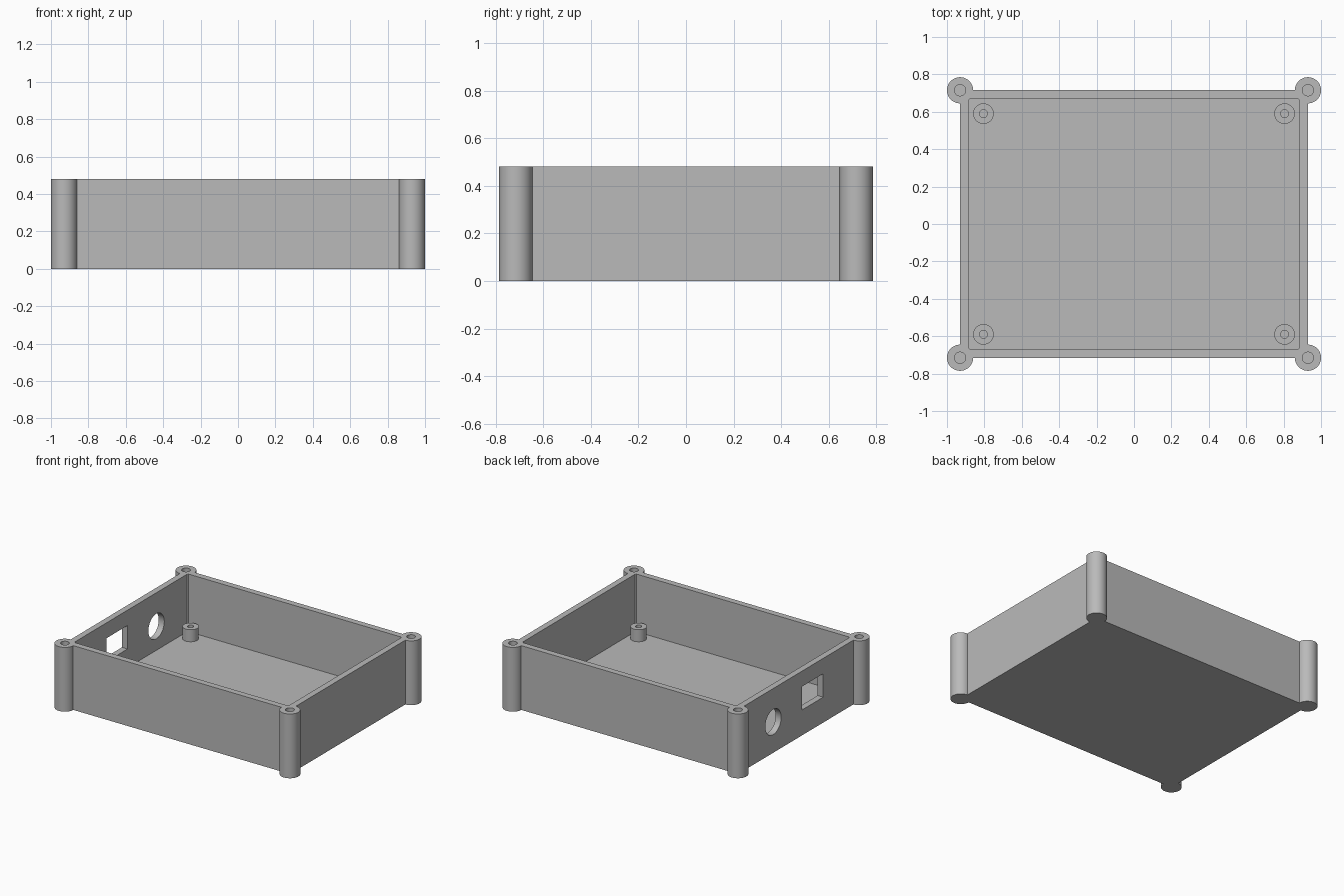
import bpy
import math

cube = bpy.data.objects.get("Cube")
if cube:
    bpy.data.objects.remove(cube, do_unlink=True)

HX, HY, HEIGHT = 0.931, 0.716, 0.48     # outer half sizes and height
WALL, FLOOR = 0.046, 0.05
POST_R, POST_HOLE_R = 0.07, 0.03
STAND_X, STAND_Y, STAND_TOP = 0.805, 0.59, 0.14
STAND_R, STAND_HOLE_R = 0.055, 0.021
CORNERS = [(sx, sy) for sx in (-1, 1) for sy in (-1, 1)]

grey = bpy.data.materials.new("plain grey")
grey.use_nodes = True
colour = (0.49, 0.49, 0.49, 1)
grey.diffuse_color = colour
grey.node_tree.nodes["Principled BSDF"].inputs["Base Color"].default_value = colour


def finish(obj, name):
    obj.name = name
    obj.data.materials.append(grey)
    return obj


def box(name, lo, hi):
    """Box between two opposite corners."""
    centre = [(a + b) / 2 for a, b in zip(lo, hi)]
    bpy.ops.mesh.primitive_cube_add(size=1, location=centre)
    obj = bpy.context.object
    obj.scale = [b - a for a, b in zip(lo, hi)]
    bpy.ops.object.transform_apply(location=True, rotation=False, scale=True)
    return finish(obj, name)


def cylinder(name, radius, x, y, z0, z1):
    """Upright cylinder from z0 to z1."""
    bpy.ops.mesh.primitive_cylinder_add(
        vertices=48, radius=radius, depth=z1 - z0, location=(x, y, (z0 + z1) / 2))
    return finish(bpy.context.object, name)


def combine(target, tool, operation):
    """Apply a boolean and discard the tool."""
    mod = target.modifiers.new(operation, 'BOOLEAN')
    mod.operation, mod.solver, mod.object = operation, 'EXACT', tool
    bpy.context.view_layer.objects.active = target
    bpy.ops.object.modifier_apply(modifier=mod.name)
    bpy.data.objects.remove(tool, do_unlink=True)


def smooth(obj):
    bpy.ops.object.select_all(action='DESELECT')
    obj.select_set(True)
    bpy.context.view_layer.objects.active = obj
    bpy.ops.object.shade_smooth_by_angle(angle=math.radians(30))


# Open tray
case = box("case_body", (-HX, -HY, 0), (HX, HY, HEIGHT))
ix, iy = HX - WALL, HY - WALL
combine(case, box("cavity", (-ix, -iy, FLOOR), (ix, iy, HEIGHT + 0.2)), 'DIFFERENCE')

# Corner screw posts with blind holes
for sx, sy in CORNERS:
    x, y = sx * (1 - POST_R), sy * (HY - 0.001)
    combine(case, cylinder("post", POST_R, x, y, 0, HEIGHT), 'UNION')
    combine(case, cylinder("post_hole", POST_HOLE_R, x, y, FLOOR, HEIGHT + 0.1), 'DIFFERENCE')

# Connector openings in the right wall
combine(case, box("socket_opening", (-HX - 0.1, -0.29, 0.19), (-HX + 0.1, -0.04, 0.365)),
        'DIFFERENCE')
jack = cylinder("jack_opening", 0.094, 0, 0, -0.1, 0.1)
jack.rotation_euler = (0, math.pi / 2, 0)
jack.location = (-HX, 0.30, 0.23)
bpy.context.view_layer.update()
combine(case, jack, 'DIFFERENCE')
smooth(case)

# Board standoffs on the floor
for sx, sy in CORNERS:
    name = ("back" if sy > 0 else "front") + ("_left" if sx > 0 else "_right") + "_standoff"
    x, y = sx * STAND_X, sy * STAND_Y
    stand = cylinder(name, STAND_R, x, y, FLOOR - 0.01, STAND_TOP)
    combine(stand, cylinder("pilot_hole", STAND_HOLE_R, x, y, FLOOR, STAND_TOP + 0.1),
            'DIFFERENCE')
    smooth(stand)
